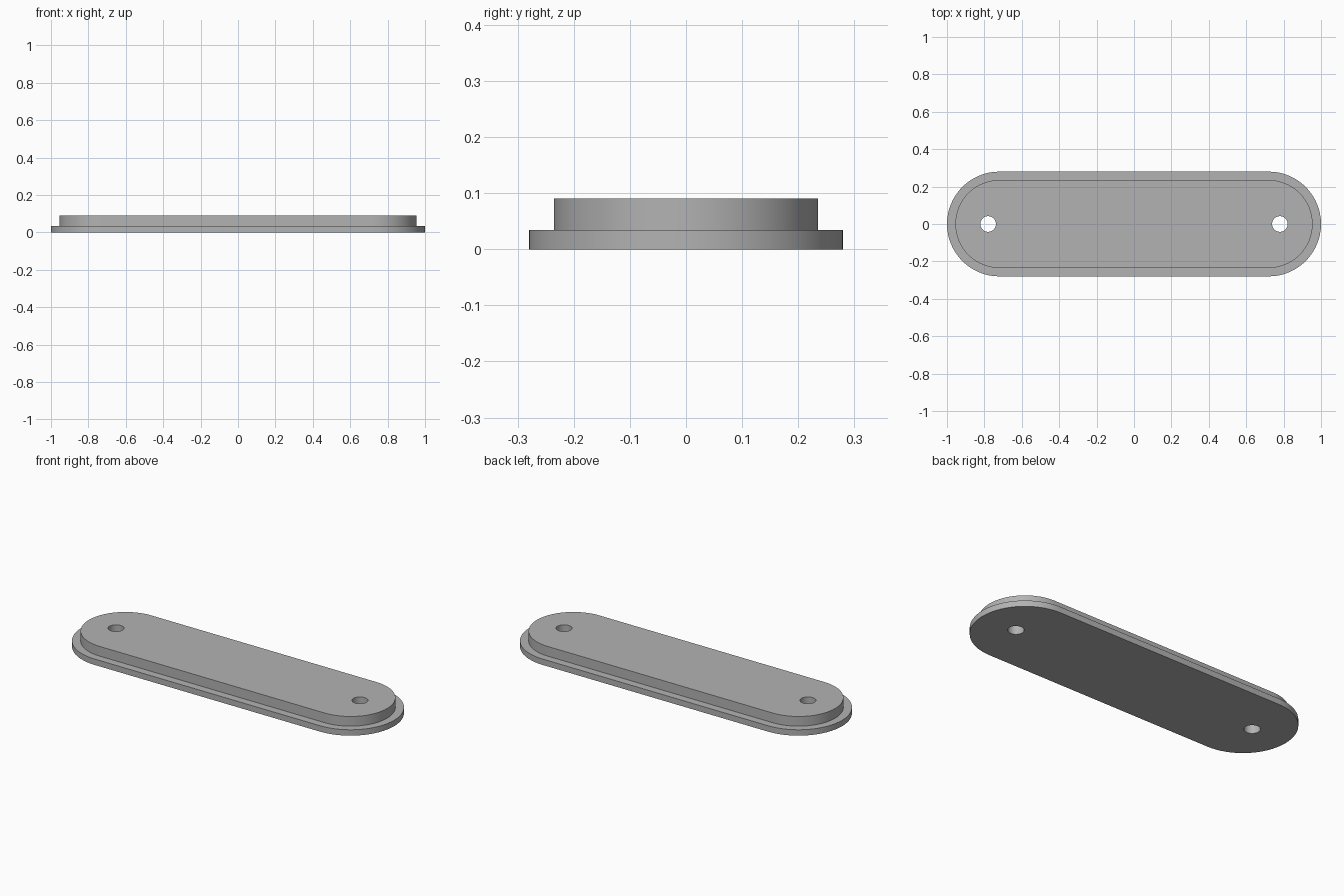
import bpy
import bmesh
from math import cos, sin, pi

if "Cube" in bpy.data.objects:
    bpy.data.objects.remove(bpy.data.objects["Cube"])

CENTRE = 0.72          # x of the rounded end centres
FLANGE_R, BODY_R = 0.28, 0.235
FLANGE_Z, TOP_Z = 0.034, 0.09
HOLE_X, HOLE_R = 0.78, 0.042
STEPS = 32

grey = bpy.data.materials.new("plain grey")
grey.use_nodes = True
colour = (0.45, 0.45, 0.45, 1)
grey.diffuse_color = colour
grey.node_tree.nodes["Principled BSDF"].inputs["Base Color"].default_value = colour

bm = bmesh.new()


def ring(points, z):
    """Closed loop of vertices at one height."""
    verts = [bm.verts.new((x, y, z)) for x, y in points]
    for a, b in zip(verts, verts[1:] + verts[:1]):
        bm.edges.new((a, b))
    return verts


def wall(low, high):
    """Band of quads between two matching loops."""
    n = len(low)
    for i in range(n):
        j = (i + 1) % n
        bm.faces.new((low[i], low[j], high[j], high[i]))


def slot(radius):
    """Outline with straight sides and half-round ends."""
    return [(side * (CENTRE + radius * sin(pi * i / STEPS)),
             -side * radius * cos(pi * i / STEPS))
            for side in (1, -1) for i in range(STEPS + 1)]


def circle(x):
    return [(x + HOLE_R * cos(2 * pi * i / STEPS), HOLE_R * sin(2 * pi * i / STEPS))
            for i in range(STEPS)]


def cap(loops):
    """Flat face filling the outer loop around the holes."""
    edges = [bm.edges.get((a, b)) for lp in loops for a, b in zip(lp, lp[1:] + lp[:1])]
    bmesh.ops.triangle_fill(bm, edges=edges, use_beauty=True)


# Stepped outer wall: flange side, ledge, raised body side
steps = [ring(slot(r), z) for r, z in
         ((FLANGE_R, 0), (FLANGE_R, FLANGE_Z), (BODY_R, FLANGE_Z), (BODY_R, TOP_Z))]
for low, high in zip(steps, steps[1:]):
    wall(low, high)

# Through holes near both ends
bottoms, tops = [steps[0]], [steps[-1]]
for x in (-HOLE_X, HOLE_X):
    low, high = ring(circle(x), 0), ring(circle(x), TOP_Z)
    wall(low, high)
    bottoms.append(low)
    tops.append(high)

# Underside and top face
cap(bottoms)
cap(tops)
bmesh.ops.recalc_face_normals(bm, faces=bm.faces[:])

mesh = bpy.data.meshes.new("cover_plate")
bm.to_mesh(mesh)
bm.free()
mesh.materials.append(grey)
plate = bpy.data.objects.new("cover_plate", mesh)
bpy.context.collection.objects.link(plate)

# Smooth round ends with sharp rims
bpy.ops.object.select_all(action="DESELECT")
plate.select_set(True)
bpy.context.view_layer.objects.active = plate
bpy.ops.object.shade_smooth_by_angle(angle=pi / 6)
